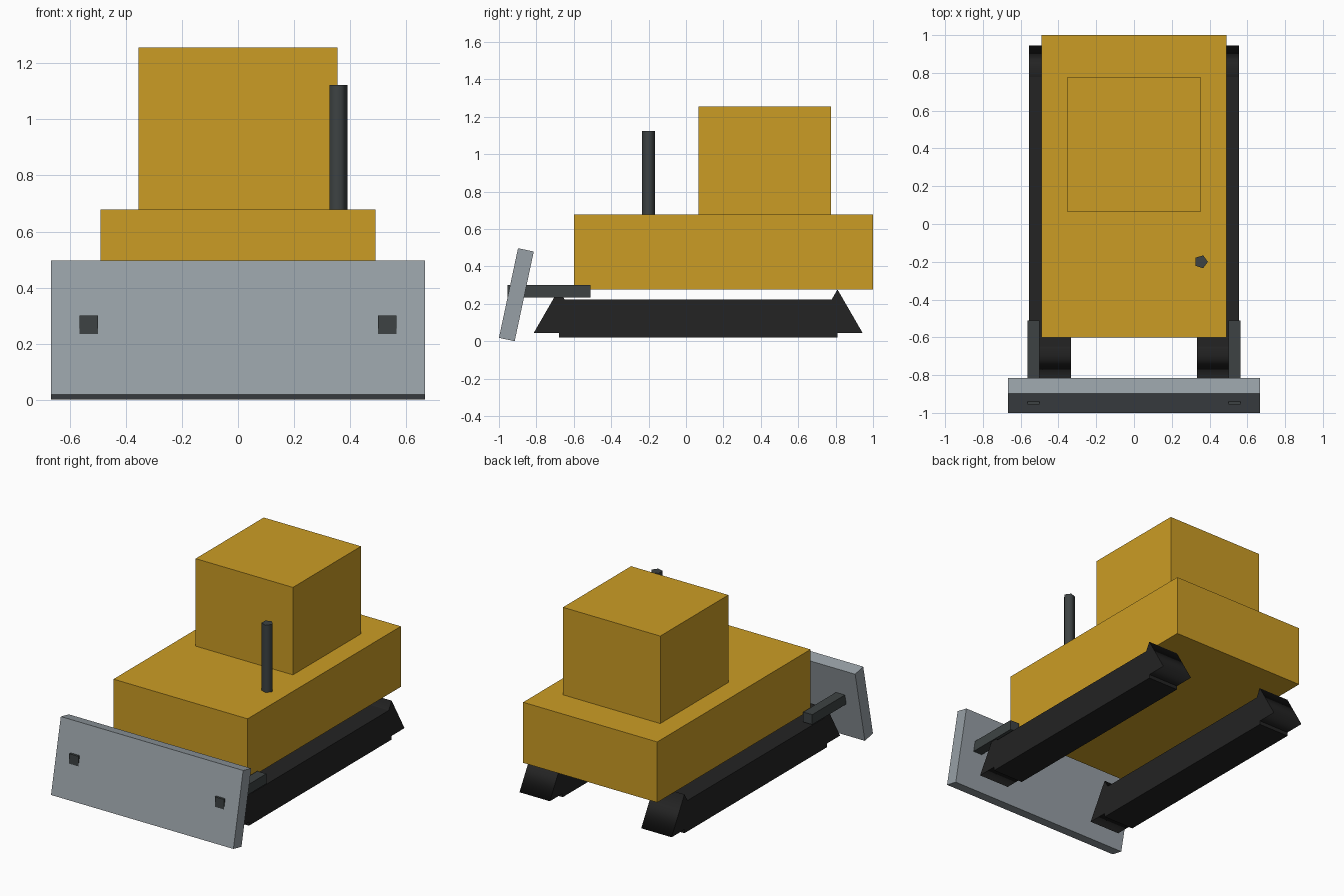
import bpy
import bmesh
from math import radians
from mathutils import Matrix

cube = bpy.data.objects.get("Cube")
if cube:
    bpy.data.objects.remove(cube, do_unlink=True)


def material(name, rgb):
    mat = bpy.data.materials.new(name)
    mat.use_nodes = True
    mat.diffuse_color = (*rgb, 1)
    mat.node_tree.nodes["Principled BSDF"].inputs["Base Color"].default_value = (*rgb, 1)
    return mat


yellow = material("construction yellow", (0.60, 0.335, 0.018))
steel = material("blade steel", (0.31, 0.35, 0.38))
dark_metal = material("dark metal", (0.047, 0.055, 0.056))
rubber = material("track black", (0.017, 0.017, 0.017))


def finish(bm, name, mat):
    mesh = bpy.data.meshes.new(name)
    bm.to_mesh(mesh)
    bm.free()
    mesh.materials.append(mat)
    obj = bpy.data.objects.new(name, mesh)
    bpy.context.collection.objects.link(obj)
    return obj


def box(name, mat, centre, size, tilt=0):
    bm = bmesh.new()
    bmesh.ops.create_cube(bm, size=1, matrix=Matrix.Diagonal((*size, 1)))
    obj = finish(bm, name, mat)
    obj.location = centre
    obj.rotation_euler.x = radians(tilt)
    return obj


def prism(name, mat, centre, radius, depth, sides, turn):
    """Low-sided cylinder with a smooth wall and flat caps, first corner on +x."""
    bm = bmesh.new()
    bmesh.ops.create_cone(bm, cap_ends=True, segments=sides, radius1=radius,
                          radius2=radius, depth=depth)
    # put a corner exactly on local +x
    corner = bm.verts[:][0].co.to_2d()
    bmesh.ops.rotate(bm, verts=bm.verts,
                     matrix=Matrix.Rotation(corner.angle_signed((1, 0)) * -1, 3, "Z"))
    for face in bm.faces:
        face.smooth = abs(face.normal.z) < 0.5
    bmesh.ops.transform(bm, verts=bm.verts, matrix=turn)
    obj = finish(bm, name, mat)
    obj.location = centre
    return obj


# Hull and cab
box("body", yellow, (0, 0.2, 0.478), (0.98, 1.6, 0.4))
box("cab", yellow, (0, 0.421, 0.967), (0.711, 0.711, 0.578))

# Exhaust pipe on the bonnet
prism("exhaust_pipe", dark_metal, (0.355, -0.2, 0.86), 0.036, 0.526, 5, Matrix.Identity(4))

# Leaning front blade
box("blade", steel, (0, -0.907, 0.249), (1.333, 0.086, 0.49), tilt=-12)

# Tracks with three-sided end wheels, and blade arms
# Axle turn: local z becomes x, local x becomes up
axle = Matrix(((0, 0, 1, 0), (0, 1, 0, 0), (1, 0, 0, 0), (0, 0, 0, 1)))
axle = axle @ Matrix.Diagonal((1, -1, 1, 1)) @ Matrix.Identity(4)
# Corrected to a proper rotation
axle = Matrix.Rotation(radians(-90), 4, "Y")
for side, label in ((1, "left"), (-1, "right")):
    x = side * 0.445
    box(f"{label}_track", rubber, (x, 0.065, 0.122), (0.222, 1.49, 0.204))
    for y, end in ((-0.68, "front"), (0.81, "back")):
        prism(f"{label}_{end}_wheel", rubber, (x, y, 0.122), 0.155, 0.222, 3, axle)
    box(f"{label}_blade_arm", dark_metal, (side * 0.532, -0.733, 0.268),
        (0.066, 0.444, 0.066))
